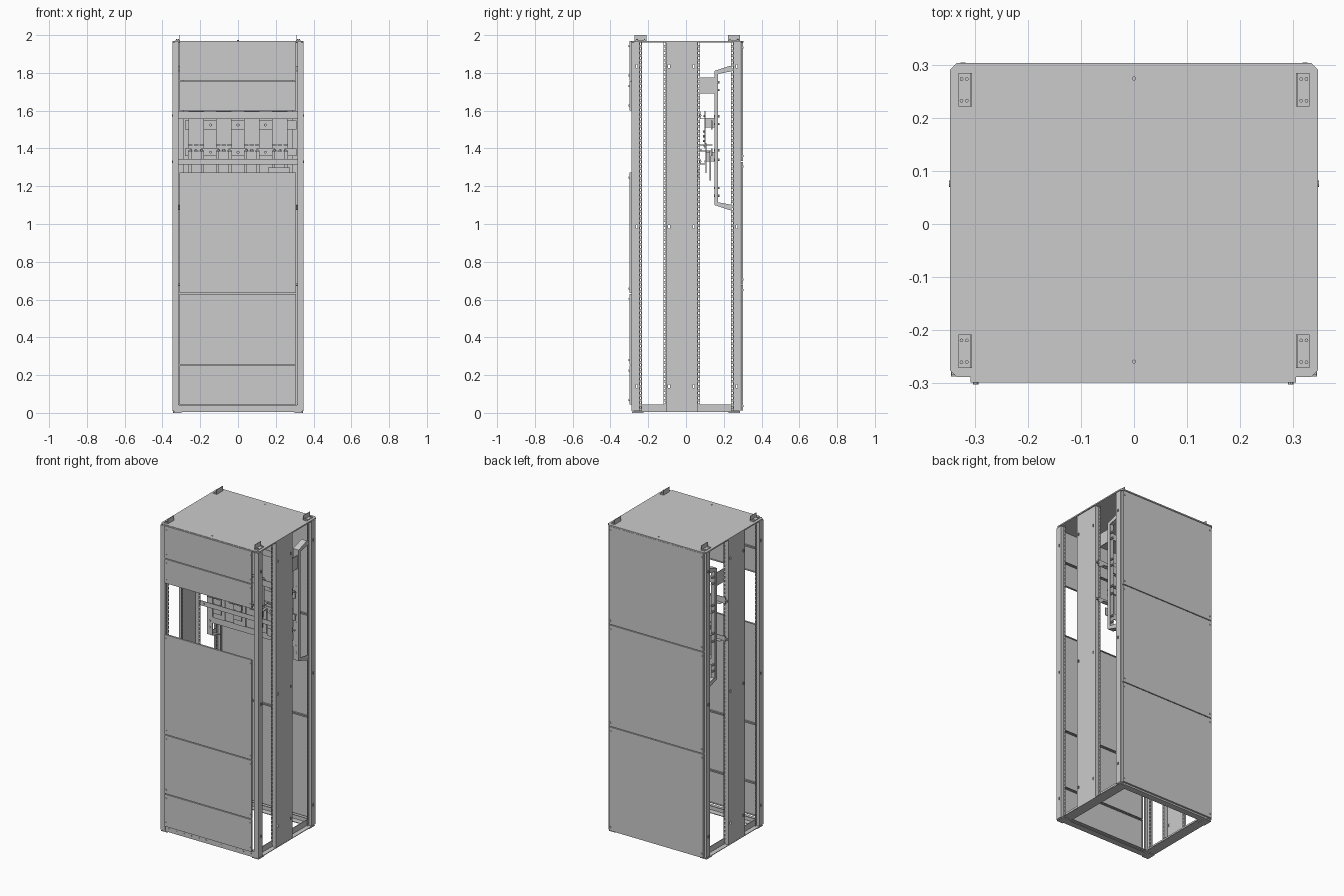
import bpy, bmesh, math
from mathutils import Matrix, Vector

if "Cube" in bpy.data.objects:
    bpy.data.objects.remove(bpy.data.objects["Cube"])


def make(name, build, mirror=False, solid=0, cutter=None):
    bm = bmesh.new()
    build(bm)
    bmesh.ops.recalc_face_normals(bm, faces=bm.faces)
    me = bpy.data.meshes.new(name)
    bm.to_mesh(me)
    bm.free()
    ob = bpy.data.objects.new(name, me)
    bpy.context.collection.objects.link(ob)
    if solid:
        m = ob.modifiers.new("thickness", 'SOLIDIFY')
        m.thickness, m.offset = solid, 0
    if cutter:
        m = ob.modifiers.new("slots", 'BOOLEAN')
        m.object, m.solver = cutter, 'EXACT'
    if mirror:
        ob.modifiers.new("mirror", 'MIRROR')
    return ob


def box(bm, x0, x1, y0, y1, z0, z1):
    c = Vector(((x0 + x1) / 2, (y0 + y1) / 2, (z0 + z1) / 2))
    s = Matrix.Diagonal((abs(x1 - x0), abs(y1 - y0), abs(z1 - z0), 1))
    bmesh.ops.create_cube(bm, size=1, matrix=Matrix.Translation(c) @ s)


def bolt(bm, x, y, z, axis='Y', r=0.005, h=0.006, n=8):
    rot = {'X': Matrix.Rotation(math.pi / 2, 4, 'Y'),
           'Y': Matrix.Rotation(math.pi / 2, 4, 'X'), 'Z': Matrix()}[axis]
    bmesh.ops.create_cone(bm, cap_ends=True, segments=n, radius1=r, radius2=r, depth=h,
                          matrix=Matrix.Translation((x, y, z)) @ rot)


def sheet(bm, pts, z0, z1):
    # upright folded sheet following a plan path
    lo = [bm.verts.new((x, y, z0)) for x, y in pts]
    hi = [bm.verts.new((x, y, z1)) for x, y in pts]
    for i in range(len(pts) - 1):
        bm.faces.new((lo[i], lo[i + 1], hi[i + 1], hi[i]))


def prism(bm, pts, vec):
    f = bm.faces.new([bm.verts.new(p) for p in pts])
    r = bmesh.ops.extrude_face_region(bm, geom=[f])
    bmesh.ops.translate(bm, vec=vec, verts=[v for v in r['geom'] if isinstance(v, bmesh.types.BMVert)])
    bm.faces.ensure_lookup_table()


def ladder(bm, x, y0, y1, z0=0.01, z1=1.96, pitch=0.025):
    # perforated flange: two rails joined by rungs
    w = (y1 - y0) * 0.28
    box(bm, x - .0015, x + .0015, y0, y0 + w, z0, z1)
    box(bm, x - .0015, x + .0015, y1 - w, y1, z0, z1)
    for i in range(int((z1 - z0) / pitch) + 1):
        z = z0 + i * pitch
        box(bm, x - .0015, x + .0015, y0 + w, y1 - w, z, min(z + pitch * .55, z1))


def tray(bm, x0, x1, z0, z1, yf, yb):
    # panel skin with a folded rim
    t = 0.003 if yb > yf else -0.003
    box(bm, x0, x1, yf, yf + t, z0, z1)
    for a in (x0, x1 - .003):
        box(bm, a, a + .003, yf + t, yb, z0, z1)
    for a in (z0, z1 - .003):
        box(bm, x0 + .003, x1 - .003, yf + t, yb, a, a + .003)


# slot cutter for the posts and side columns
def slots(bm):
    for z in (0.14, 0.985, 1.835):
        for y in (-0.262, -0.09, 0.042, 0.268):
            box(bm, 0.335, 0.36, y - .004, y + .004, z - .009, z + .009)
cut = make("slot_cutter", slots)
cut.hide_render = True
cut.hide_viewport = False
cut.display_type = 'WIRE'

# corner posts and their perforated flanges
for name, yo, yi in (("front_post", -0.287, -0.248), ("rear_post", 0.288, 0.252)):
    s = 1 if yi > yo else -1
    path = [(0.317, yo + s * .012), (0.317, yo), (0.345, yo), (0.345, yi), (0.325, yi)]
    make(name, lambda bm: sheet(bm, path, 0.01, 1.96), True, 0.003, cut)
    a, b = sorted((yi, yi + s * .014))
    make(name + "_perforated_flange", lambda bm: ladder(bm, 0.325, a, b), True)

# wide side columns (hat section)
make("side_column", lambda bm: sheet(
    bm, [(0.318, -0.105), (0.343, -0.105), (0.343, 0.06), (0.318, 0.06)], 0.005, 1.96),
    True, 0.003, cut)
def column_flanges(bm):
    ladder(bm, 0.318, -0.12, -0.105)
    ladder(bm, 0.318, 0.06, 0.075)
make("side_column_perforated_flange", column_flanges, True)

# roof plate with clipped corners
def roof(bm):
    x, a, b, c = 0.348, -0.289, 0.304, 0.013
    prism(bm, [(-x + c, a, 1.962), (x - c, a, 1.962), (x, a + c, 1.962), (x, b - c, 1.962),
               (x - c, b, 1.962), (-x + c, b, 1.962), (-x, b - c, 1.962), (-x, a + c, 1.962)],
          (0, 0, 0.008))
    for y in (-0.26, 0.275):
        bolt(bm, 0, y, 1.971, 'Z', 0.004, 0.004)
make("roof", roof)

# lifting brackets on the roof corners
def brackets(bm):
    for y0 in (-0.272, 0.222):
        y1 = y0 + 0.063
        box(bm, 0.306, 0.332, y0, y1, 1.97, 1.974)
        prism(bm, [(0.306, y0, 1.97), (0.306, y1, 1.97), (0.306, y1, 2.0), (0.306, y0, 2.0)], (.004, 0, 0))
        for y in (y0 + .011, y1 - .011):
            for x in (0.316, 0.326):
                bolt(bm, x, y, 1.976, 'Z', 0.0035, 0.006)
make("lifting_brackets", brackets, True)

# base frame
def base(bm):
    for y, s in ((-0.283, 1), (0.287, -1)):
        box(bm, -0.34, 0.34, y, y + s * .004, 0.004, 0.042)
        box(bm, -0.34, 0.34, y + s * .004, y + s * .04, 0.004, 0.008)
        box(bm, -0.31, 0.31, y + s * .004, y + s * .02, 0.038, 0.042)
    for s in (-1, 1):
        box(bm, s * .312, s * .316, -0.279, 0.283, 0.008, 0.045)
        box(bm, s * .28, s * .345, -0.243, 0.247, 0.004, 0.008)
        for y in (-0.255, 0.255):
            box(bm, s * .30, s * .345, y - .03, y + .03, 0, 0.004)
    for i in range(12):
        bolt(bm, -0.29 + i * .0527, -0.284, 0.024, r=0.004, h=0.003)
make("base_frame", base)

# front panels (opening left at the busbars) and rear panels
def panel(bm, x0, x1, z0, z1, yf, yb):
    tray(bm, x0, x1, z0, z1, yf, yb)
    s = -1 if yb > yf else 1
    for x in (x0 + .01, x1 - .01):
        for z in (z0 + .025, z1 - .025):
            bolt(bm, x, yf + s * .001, z, h=0.005)
for i, (z0, z1) in enumerate(((.044, .25), (.255, .629), (.634, 1.272), (1.602, 1.756), (1.761, 1.968))):
    make(f"front_panel_{i + 1}", lambda bm: panel(bm, -0.309, 0.306, z0, z1, -0.3, -0.288))
for i, (z0, z1) in enumerate(((.012, .676), (.681, 1.329), (1.334, 1.96))):
    make(f"rear_panel_{i + 1}", lambda bm: panel(bm, -0.333, 0.333, z0, z1, 0.302, 0.29))

# upright mounting rails with sloped ends fixed to the rear posts
def rails(bm):
    box(bm, 0.285, 0.325, 0.15, 0.154, 1.1, 1.81)
    box(bm, 0.321, 0.325, 0.154, 0.17, 1.1, 1.81)
    for z, d in ((1.81, 1), (1.1, -1)):
        prism(bm, [(0.321, .15, z), (0.321, .17, z - d * .015), (0.321, .24, z - d * .002),
                   (0.321, .24, z + d * .028), (0.321, .225, z + d * .025)], (.004, 0, 0))
        prism(bm, [(0.285, .15, z), (0.325, .15, z), (0.325, .235, z + d * .027),
                   (0.285, .235, z + d * .027)], (0, 0, -d * .003))
    box(bm, 0.314, 0.318, 0.075, 0.15, 1.69, 1.775)
    for z in (1.15, 1.19, 1.34, 1.39, 1.53, 1.57, 1.71, 1.75):
        bolt(bm, 0.305, 0.162, z, r=.006, h=.03)
make("mounting_rails", rails, True)

# front cross rails bolted to the side columns
def cross(bm):
    for z0, z1 in ((1.555, 1.595), (1.315, 1.345)):
        z = (z0 + z1) / 2
        box(bm, -0.335, 0.335, 0.074, 0.078, z0, z1)
        box(bm, -0.31, 0.31, 0.078, 0.1, z0, z0 + .004)
        for s in (-1, 1):
            bolt(bm, s * .34, 0.076, z, 'X', .006, .02)
            for x in (0.295, 0.325):
                bolt(bm, s * x, 0.072, z, r=.006)
make("cross_rails", cross)

# horizontal busbars and insulating blocks behind the droppers
def bars(bm):
    for z0, z1 in ((1.50, 1.548), (1.36, 1.40)):
        box(bm, -0.28, 0.31, 0.132, 0.14, z0, z1)
        for x in (-0.145, 0, 0.145):
            bolt(bm, x, 0.128, (z0 + z1) / 2, r=.008, h=.012, n=6)
    for z in (1.71, 1.18):
        box(bm, -0.285, 0.285, 0.15, 0.154, z, z + .04)
make("horizontal_busbars", bars)
def blocks(bm):
    for x in (-0.222, -0.075, 0.073, 0.222):
        for z in (1.51, 1.33):
            box(bm, x - .02, x + .02, 0.104, 0.15, z, z + .05)
make("insulator_blocks", blocks)

# vertical dropper bars with bolts
def droppers(bm):
    for x in (-0.222, -0.075, 0.073, 0.222):
        box(bm, x - .041, x + .041, 0.098, 0.104, 1.40, 1.597)
        box(bm, x - .028, x + .028, 0.104, 0.109, 1.27, 1.43)
        for dx in (-.02, .02):
            for z in (1.572, 1.415):
                bolt(bm, x + dx, 0.096, z)
            bolt(bm, x + dx, 0.102, 1.33)
        for z in (1.44, 1.465, 1.49):
            bolt(bm, x, 0.095, z, r=.006, h=.008)
make("dropper_bars", droppers)

# stepped terminal straps with forward tabs
def straps(bm):
    for x in (-0.222, -0.075, 0.073, 0.222):
        for dx in (-.03, 0, .03):
            box(bm, x + dx - .012, x + dx + .012, 0.07, 0.14, 1.416, 1.421)
            box(bm, x + dx - .012, x + dx + .012, 0.07, 0.13, 1.383, 1.388)
            bolt(bm, x + dx, 0.08, 1.39, 'Z', .006, .008)
        box(bm, x - .042, x + .042, 0.124, 0.132, 1.23, 1.386)
    box(bm, 0.16, 0.275, 0.066, 0.07, 1.25, 1.3)
make("terminal_straps", straps)
